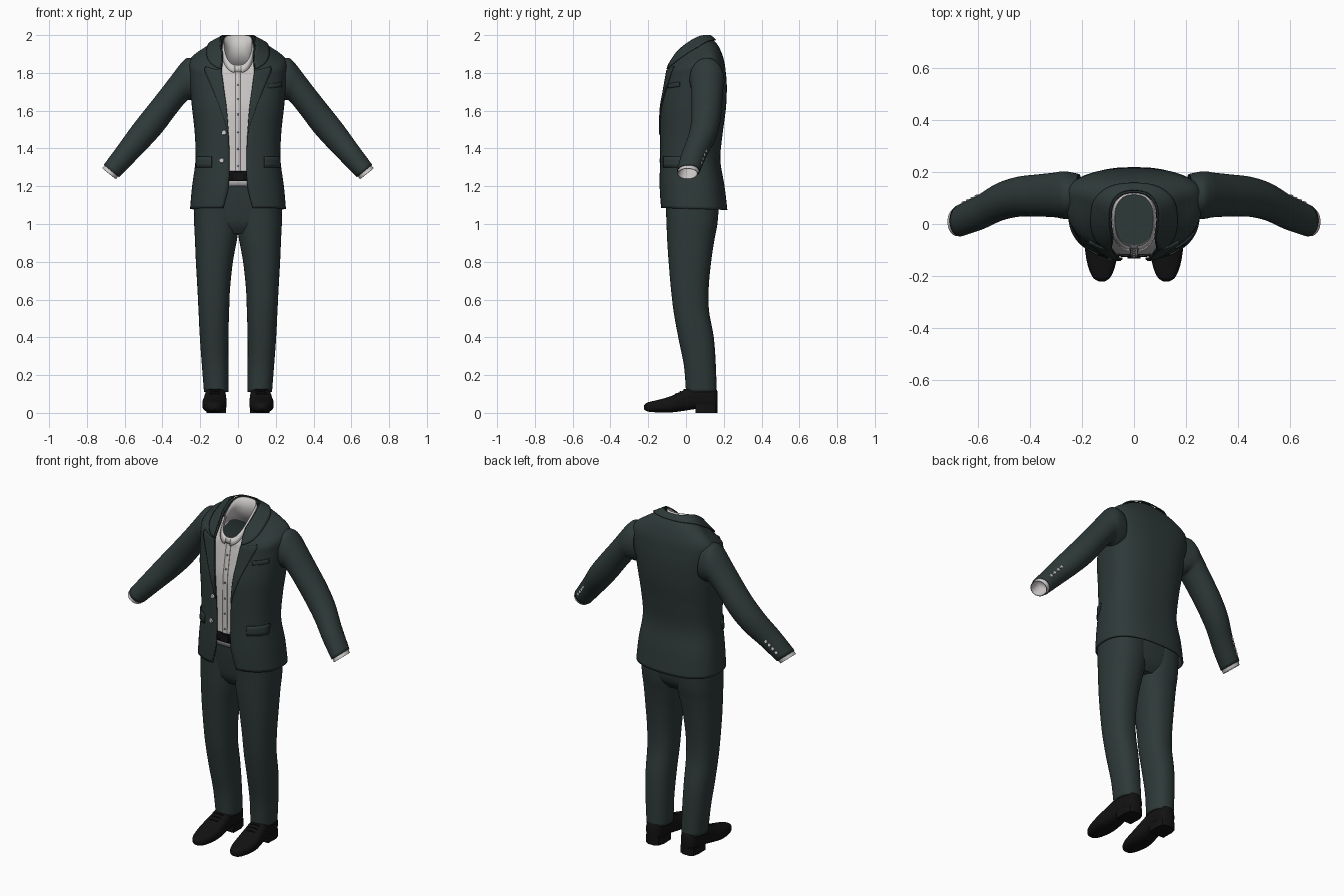
import bpy, bmesh, math
from mathutils import Vector

if "Cube" in bpy.data.objects:
    bpy.data.objects.remove(bpy.data.objects["Cube"])

def material(name, r, g, b):
    m = bpy.data.materials.new(name)
    m.diffuse_color = (r, g, b, 1)
    m.use_nodes = True
    m.node_tree.nodes["Principled BSDF"].inputs["Base Color"].default_value = m.diffuse_color
    return m

CLOTH = material("dark green cloth", .027, .041, .040)
SHIRT = material("pale shirt", .62, .59, .59)
BLACK = material("black leather", .006, .006, .006)
BELT = material("belt black", .004, .004, .005)
SILVER = material("silver button", .62, .62, .62)
GREY = material("grey button", .22, .22, .22)

def finish(name, bm, mat, solid=0, mirror=False, angle=40):
    bmesh.ops.recalc_face_normals(bm, faces=bm.faces)
    me = bpy.data.meshes.new(name)
    bm.to_mesh(me)
    bm.free()
    ob = bpy.data.objects.new(name, me)
    bpy.context.collection.objects.link(ob)
    me.materials.append(mat)
    bpy.ops.object.select_all(action='DESELECT')
    ob.select_set(True)
    bpy.context.view_layer.objects.active = ob
    bpy.ops.object.shade_smooth_by_angle(angle=math.radians(angle))
    if solid:
        s = ob.modifiers.new("thickness", 'SOLIDIFY')
        s.thickness, s.offset = solid, 0
    if mirror:
        ob.modifiers.new("mirror", 'MIRROR').use_mirror_merge = False
    return ob

def grid(name, rows, mat, closed=False, caps=False, **kw):
    bm = bmesh.new()
    vs = [[bm.verts.new(p) for p in r] for r in rows]
    n = len(rows[0])
    for a, b in zip(vs, vs[1:]):
        for i in range(n if closed else n - 1):
            j = (i + 1) % n
            bm.faces.new((a[i], a[j], b[j], b[i]))
    if caps:
        bm.faces.new(vs[0])
        bm.faces.new(vs[-1])
    return finish(name, bm, mat, **kw)

def spline(table, v):
    i = min(int(v), len(table) - 2)
    t = v - i
    p = [table[max(0, min(len(table) - 1, i + d))] for d in (-1, 0, 1, 2)]
    return [b + .5 * t * (c - a + t * (2*a - 5*b + 4*c - d + t * (3*(b - c) + d - a)))
            for a, b, c, d in zip(*p)]

def steps(a, b, n):
    return [a + (b - a) * i / n for i in range(n + 1)]

def spow(x, e):
    return math.copysign(abs(x) ** e, x)

# Torso surface: half width, y front/side/back, z front/side/back, opening, z offset
TORSO = [
    (.250, -.132, .05, .215, 1.085, 1.08, 1.075, .078, 0),
    (.239, -.137, .05, .200, 1.20, 1.20, 1.20, .050, 0),
    (.221, -.135, .04, .178, 1.34, 1.34, 1.34, .045, 0),
    (.225, -.135, .05, .190, 1.48, 1.48, 1.48, .050, 0),
    (.239, -.132, .06, .207, 1.61, 1.61, 1.61, .060, 0),
    (.250, -.118, .08, .212, 1.70, 1.72, 1.72, .072, 0),
    (.257, -.108, .10, .207, 1.76, 1.80, 1.80, .080, .2),
    (.250, -.102, .10, .195, 1.795, 1.868, 1.875, .085, .6),
    (.170, -.100, .07, .165, 1.82, 1.92, 1.945, .085, 1),
    (.088, -.098, .02, .122, 1.835, 1.958, 1.99, .080, 1)]
E = .8

def oval_point(w, yf, yc, yb, zf, zs, zb, a, e=E):
    s = -spow(math.cos(a), e)
    y = yc + s * ((yb - yc) if s > 0 else (yc - yf))
    return (w * spow(math.sin(a), e), y,
            zs + (zb - zf) / 2 * s + ((zb + zf) / 2 - zs) * s * s)

def torso(v, a, off=0):
    w, yf, yc, yb, zf, zs, zb, o, k = spline(TORSO, v)
    z = off * k
    return oval_point(w + off, yf - off, yc, yb + off, zf + z, zs + z, zb + z, a)

def angle_at(v, x):
    return math.asin(min(1, x / spline(TORSO, v)[0]) ** (1 / E))

def edge(v):
    return angle_at(v, spline(TORSO, v)[7])

# Jacket body, open at the front
grid("jacket_body", [[torso(v, a) for a in steps(edge(v), 2*math.pi - edge(v), 64)]
                     for v in steps(0, 9, 45)], CLOTH, solid=.008)

# Lapels and jacket collar
LAPEL = [(.0,), (.0,), (.0,), (.004,), (.032,), (.056,), (.076,), (.088,), (.07,)]
grid("lapel", [[torso(v, angle_at(v, spline(TORSO, v)[7] - .002 + f * spline(LAPEL, v)[0]), .007)
                for f in steps(0, 1, 6)] for v in steps(3, 7.35, 24)], CLOTH, solid=.006, mirror=True)

def collar_point(f, g):
    low = 8.35 - .85 * abs(2*f - 1) ** 3
    v = low + (9 - low) * g
    a = edge(v)
    return torso(v, a + (2*math.pi - 2*a) * f, .008)
grid("jacket_collar", [[collar_point(f, g) for f in steps(0, 1, 48)] for g in steps(0, 1, 6)],
     CLOTH, solid=.006)

# Pockets
def patch(name, v0, v1, x0, x1, mirror):
    grid(name, [[torso(v, angle_at(v, x), .007) for x in steps(x0, x1, 8)]
                for v in steps(v0, v1, 3)], CLOTH, solid=.006, mirror=mirror)
patch("pocket_flap", 1.72, 2.12, .135, .216, True)
patch("breast_pocket", 5.2, 5.55, .155, .225, False)

# Shirt front, collar stand and folded collar
grid("shirt_front", [[torso(v, a, -.016) for a in steps(-1.35, 1.35, 32)]
                     for v in steps(1, 9, 32)], SHIRT, solid=.004)
grid("shirt_placket", [[torso(v, angle_at(v, .015) * s, -.012) for s in (-1, 0, 1)]
                       for v in steps(1.2, 8.6, 30)], SHIRT, solid=.003)
TOP = (.074, -.088, .02, .113, 1.84, 1.957, 2.0)
MID = (.076, -.092, .02, .115, 1.825, 1.92, 1.93)
LOW = (.078, -.094, .02, .117, 1.805, 1.87, 1.84)
FOLD = (.085, -.104, .02, .119, 1.80, 1.915, 1.965)
full = steps(0, 2*math.pi, 48)[:-1]
grid("collar_stand", [[oval_point(*r, a) for a in full] for r in (LOW, MID, TOP)], SHIRT,
     closed=True, solid=.003)
grid("folded_collar", [[oval_point(*r, a) for a in steps(.14, 2*math.pi - .14, 48)]
                       for r in (TOP, FOLD)], SHIRT, solid=.004)

# Sleeves: top x, z, bottom x, z, centre y, half depth
SLEEVE = [
    (.225, 1.872, .200, 1.66, .11, .080), (.268, 1.876, .235, 1.655, .11, .088),
    (.300, 1.848, .258, 1.66, .112, .088), (.335, 1.803, .278, 1.65, .112, .083),
    (.410, 1.705, .335, 1.58, .110, .078), (.488, 1.607, .403, 1.49, .105, .074),
    (.560, 1.515, .475, 1.41, .085, .070), (.632, 1.415, .553, 1.33, .045, .064),
    (.708, 1.312, .632, 1.25, .013, .058), (.720, 1.296, .645, 1.236, .008, .057)]

def sleeve(v, a, k=1):
    xt, zt, xb, zb, y, r = spline(SLEEVE, v)
    c = Vector(((xt + xb) / 2, y, (zt + zb) / 2))
    h = Vector(((xt - xb) / 2, 0, (zt - zb) / 2))
    return c + (h * math.cos(a) + Vector((0, r, 0)) * math.sin(a)) * k

grid("sleeve", [[sleeve(v, a) for a in full] for v in steps(0, 8, 40)], CLOTH,
     closed=True, solid=.006, mirror=True)
grid("shirt_cuff", [[sleeve(v, a, .92) for a in full] for v in steps(7.3, 9, 6)], SHIRT,
     closed=True, solid=.004, mirror=True)

# Buttons
def button(name, at, normal, r, mat, mirror=False):
    bm = bmesh.new()
    rot = Vector(normal).to_track_quat('Z', 'Y').to_matrix().to_4x4()
    rot.translation = Vector(at)
    bmesh.ops.create_cone(bm, cap_ends=True, segments=16, radius1=r, radius2=r * .8,
                          depth=.008, matrix=rot)
    finish(name, bm, mat, mirror=mirror)

for v, x in ((3.03, .072), (1.97, .084)):
    button("jacket_button", torso(v, -angle_at(v, x), .006), (-.25, -1, 0), .014, SILVER)
for v in (1.75, 2.4, 3.05, 3.75, 4.5, 5.6):
    button("shirt_button", torso(v, 0, -.009), (0, -1, 0), .006, GREY)
for v in (7.0, 7.2, 7.4, 7.6):
    p = sleeve(v, 1.25, 1.03)
    button("sleeve_button", p, p - sleeve(v, 0, 0), .010, SILVER, True)

# Belt and buckle
grid("belt", [[torso(v, a, -.012) for a in full] for v in steps(1.2, 1.58, 3)], BELT,
     closed=True, solid=.006)
bm = bmesh.new()
bmesh.ops.create_cube(bm, size=1)
bmesh.ops.scale(bm, vec=(.05, .008, .045), verts=bm.verts)
bmesh.ops.translate(bm, vec=(0, -.128, 1.253), verts=bm.verts)
finish("buckle", bm, BLACK)

# Trousers: seat and legs (z, inner x, outer x, front y, back y)
SEAT = [(1.26, .215, -.118, .165), (1.17, .225, -.113, .178), (1.08, .226, -.104, .172),
        (1.0, .215, -.09, .158), (.95, .15, -.06, .12)]
grid("trouser_seat", [[oval_point(w, f, .04, b, z, z, z, a) for a in full]
                      for z, w, f, b in (spline(SEAT, v) for v in steps(0, 4, 16))],
     CLOTH, closed=True, caps=True)
LEG = [(1.12, -.01, .230, -.105, .173), (1.0, -.004, .229, -.10, .163), (.92, .008, .225, -.097, .148),
       (.80, .030, .220, -.089, .130), (.66, .045, .212, -.077, .117), (.54, .050, .206, -.063, .119),
       (.40, .054, .199, -.038, .144), (.25, .054, .188, -.008, .155), (.11, .053, .177, .003, .159)]

def leg_ring(v):
    z, xi, xo, f, b = spline(LEG, v)
    pts = [oval_point((xo - xi) / 2, f, (f + b) / 2, b, z, z, z, a, .88) for a in full]
    return [(x + (xi + xo) / 2, y, z) for x, y, z in pts]
grid("trouser_leg", [leg_ring(v) for v in steps(0, 8, 40)], CLOTH, closed=True, solid=.006, mirror=True)

# Shoes: y, half width, bottom, top, centre x
SHOE = [(-.222, .010, .020, .040, .125), (-.205, .034, .008, .055, .125), (-.16, .053, .003, .066, .125),
        (-.09, .064, .002, .085, .125), (-.03, .061, .008, .112, .122), (.02, .056, .016, .136, .12),
        (.07, .052, .022, .142, .117), (.12, .050, .022, .142, .115), (.153, .042, .022, .135, .115),
        (.168, .020, .030, .110, .115)]

def shoe_ring(v):
    y, w, b, t, cx = spline(SHOE, v)
    return [(cx + w * spow(math.cos(a), .75), y,
             (b + t) / 2 + (t - b) / 2 * spow(math.sin(a), .75)) for a in full]
grid("shoe", [shoe_ring(v) for v in steps(0, 9, 36)], BLACK, closed=True, caps=True, mirror=True)
heel = [(.05, .05), (.12, .052), (.155, .042), (.168, .02)]
outline = [(.115 - w, y) for y, w in heel] + [(.115 + w, y) for y, w in reversed(heel)]
grid("heel", [[(x, y, z) for x, y in outline] for z in (0, .045)], BLACK,
     closed=True, caps=True, mirror=True)

# Shoe laces
for v in (3.6, 4.0, 4.4):
    y, w, b, t, cx = spline(SHOE, v)
    grid("lace", [[(cx + dx, y + .004 * math.cos(a), t - 6 * dx * dx + .004 * math.sin(a))
                   for a in full[::6]] for dx in steps(-.03, .03, 6)],
         BELT, closed=True, caps=True, mirror=True)
